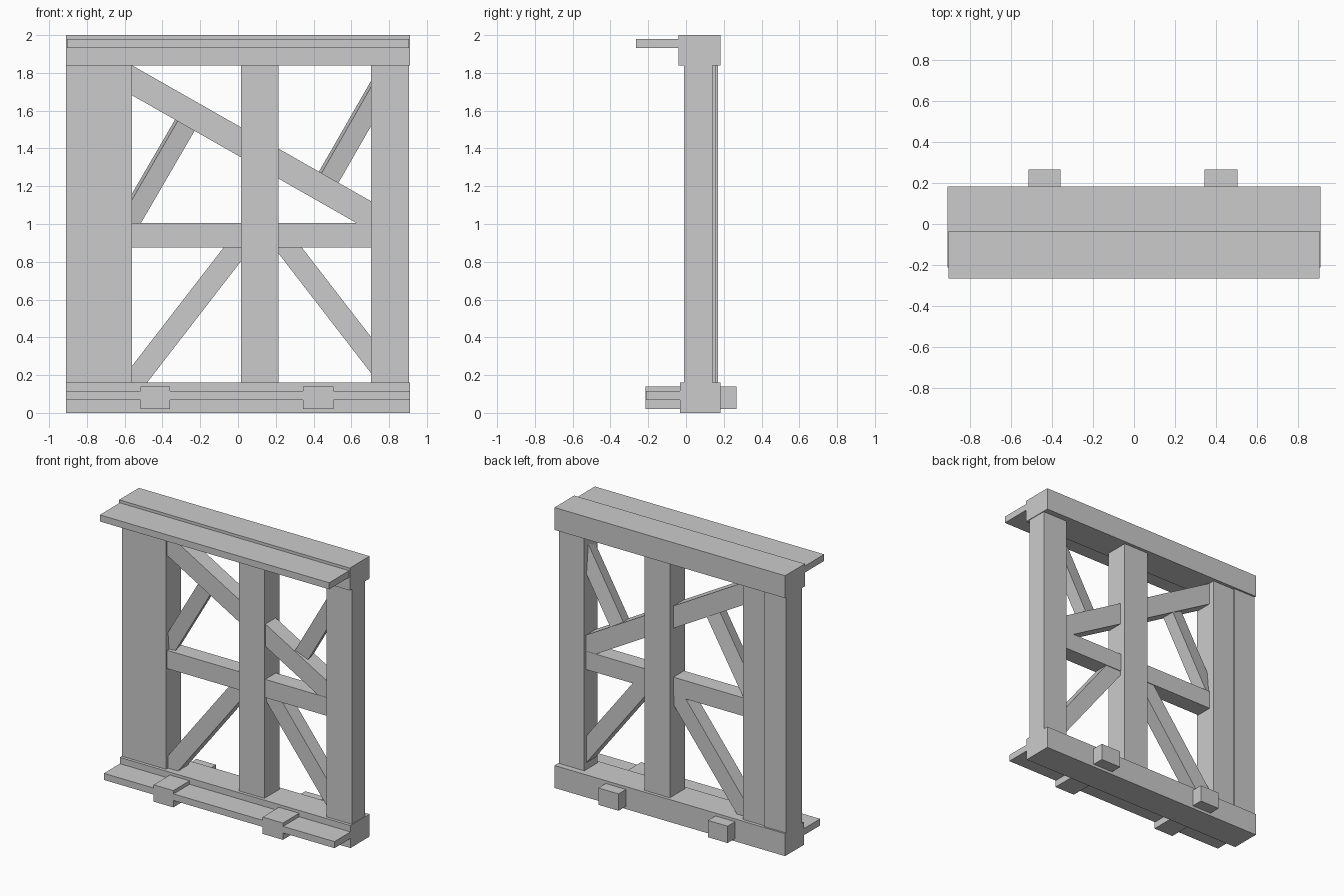
import bpy, math
from mathutils import Matrix, Vector

if "Cube" in bpy.data.objects:
    bpy.data.objects.remove(bpy.data.objects["Cube"])


def box(name, x, y, z):
    """Axis-aligned timber from (min, max) ranges."""
    bpy.ops.mesh.primitive_cube_add(size=1)
    o = bpy.context.object
    o.name = name
    size = [b - a for a, b in (x, y, z)]
    mid = Vector([(a + b) / 2 for a, b in (x, y, z)])
    o.data.transform(Matrix.Diagonal((*size, 1)))
    o.location = mid
    return o


def brace(name, p, q, width, y, roll=0):
    """Slanted timber running between two (x, z) points."""
    dx, dz = q[0] - p[0], q[1] - p[1]
    h = math.hypot(dx, dz) / 2
    d = (y[1] - y[0]) / 2
    o = box(name, (-h, h), (-d, d), (-width / 2, width / 2))
    rot = Matrix.Rotation(-math.atan2(dz, dx), 4, 'Y') @ Matrix.Rotation(math.radians(roll), 4, 'X')
    o.data.transform(rot)
    o.location = ((p[0] + q[0]) / 2, (y[0] + y[1]) / 2, (p[1] + q[1]) / 2)
    return o


# Horizontal beams and their ledges
box("top_beam", (-0.91, 0.91), (-0.04, 0.183), (1.84, 2.0))
box("top_ledge", (-0.905, 0.905), (-0.265, -0.03), (1.933, 1.98))
box("bottom_beam", (-0.91, 0.91), (-0.032, 0.183), (0, 0.16))
box("bottom_ledge", (-0.91, 0.91), (-0.212, -0.02), (0.068, 0.115))

# Joists crossing under the wall
for x in ((-0.515, -0.36), (0.345, 0.505)):
    box("joist", x, (-0.215, 0.267), (0.02, 0.14))

# Upright posts: (x range, back face)
for name, x, back in (("left_outer_post", (-0.91, -0.735), 0.17),
                      ("left_inner_post", (-0.745, -0.56), 0.16),
                      ("middle_post", (0.015, 0.215), 0.16),
                      ("right_post", (0.705, 0.905), 0.14)):
    box(name, x, (-0.01, back), (0.1, 1.9))

# Middle rail and bracing
box("middle_rail", (-0.62, 0.76), (0.0, 0.12), (0.875, 1.005))
brace("long_brace", (-0.63, 1.8), (0.78, 0.998), 0.138, (0.002, 0.118))
brace("lower_left_brace", (-0.56, 0.154), (0.04, 0.93), 0.117, (0.012, 0.115))
brace("lower_right_brace", (0.205, 0.952), (0.78, 0.208), 0.117, (0.012, 0.115))
brace("upper_left_brace", (-0.6, 0.975), (-0.26, 1.56), 0.105, (0.02, 0.105), 11)
brace("upper_right_brace", (0.45, 1.195), (0.76, 1.735), 0.105, (0.02, 0.105), 11)
